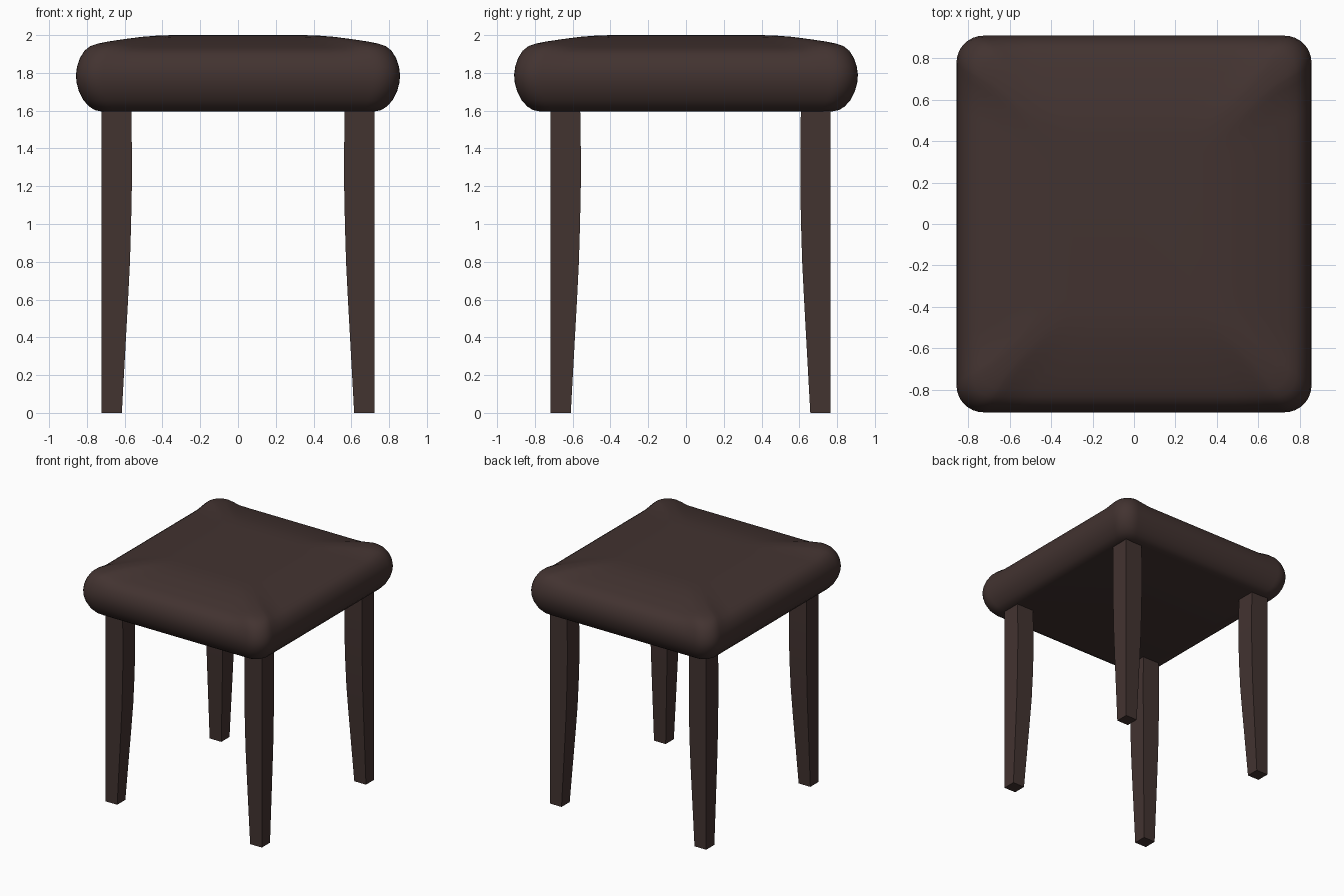
import bpy, bmesh, math

if "Cube" in bpy.data.objects:
    bpy.data.objects.remove(bpy.data.objects["Cube"])

mat = bpy.data.materials.new("dark_brown")
mat.diffuse_color = (0.055, 0.033, 0.030, 1)
mat.use_nodes = True
mat.node_tree.nodes["Principled BSDF"].inputs["Base Color"].default_value = mat.diffuse_color


def loft(name, rings):
    """Skin a stack of equal-length closed rings and cap both ends."""
    bm = bmesh.new()
    vs = [[bm.verts.new(p) for p in r] for r in rings]
    n = len(rings[0])
    for a, b in zip(vs, vs[1:]):
        for i in range(n):
            j = (i + 1) % n
            bm.faces.new((a[i], a[j], b[j], b[i]))
    bm.faces.new(vs[0][::-1])
    bm.faces.new(vs[-1])
    bmesh.ops.recalc_face_normals(bm, faces=bm.faces)
    me = bpy.data.meshes.new(name)
    bm.to_mesh(me)
    bm.free()
    ob = bpy.data.objects.new(name, me)
    bpy.context.collection.objects.link(ob)
    me.materials.append(mat)
    bpy.ops.object.select_all(action='DESELECT')
    ob.select_set(True)
    bpy.context.view_layer.objects.active = ob
    bpy.ops.object.shade_smooth_by_angle(angle=math.radians(35))
    return ob


HX, HY = 0.858, 0.91


def cushion_ring(inset, z, sag):
    """Rounded rectangle; sag lowers the middle of each side, leaving corners proud."""
    hx, hy = HX - inset, HY - inset
    r = max(0.13 - 0.4 * inset, 0.05)
    corners = [(hx - r, hy - r), (r - hx, hy - r), (r - hx, r - hy), (hx - r, r - hy)]
    pts = []
    for k, (cx, cy) in enumerate(corners):
        for i in range(9):
            a = math.radians(90 * k + 90 * i / 8)
            pts.append((cx + r * math.cos(a), cy + r * math.sin(a), z))
        x0, y0, _ = pts[-1]
        a = math.radians(90 * (k + 1))
        nx, ny = corners[(k + 1) % 4]
        x1, y1 = nx + r * math.cos(a), ny + r * math.sin(a)
        length = math.hypot(x1 - x0, y1 - y0)
        for i in range(1, 16):
            t = (1 - math.cos(math.pi * i / 16)) / 2
            s = min(1, min(t, 1 - t) * length / 0.14)
            drop = sag * s * s * (3 - 2 * s)
            pts.append((x0 + (x1 - x0) * t, y0 + (y1 - y0) * t, z - drop))
    return pts


# Padded seat: inset, height, side sag
profile = [(0.14, 1.595, 0), (0.10, 1.603, 0), (0.07, 1.622, 0), (0.04, 1.655, 0),
           (0.015, 1.705, 0), (0.003, 1.75, 0), (0, 1.79, 0), (0.006, 1.835, 0.004),
           (0.022, 1.88, 0.010), (0.045, 1.917, 0.016), (0.075, 1.941, 0.02),
           (0.115, 1.955, 0.02), (0.17, 1.966, 0.016), (0.25, 1.978, 0.009),
           (0.35, 1.991, 0.003), (0.44, 1.998, 0), (0.52, 2.0, 0)]
loft("seat", [cushion_ring(*p) for p in profile])

# Tapered legs: outer faces vertical, inner faces curve in towards the foot
leg_profile = [(0, 0.108), (0.2, 0.119), (0.4, 0.13), (0.6, 0.141), (0.8, 0.151),
               (1.0, 0.157), (1.2, 0.161), (1.4, 0.161), (1.6, 0.158)]
for label, y, sy in (("front", -0.718, -1), ("back", 0.766, 1)):
    for side, sx in (("left", -1), ("right", 1)):
        x = 0.723 * sx
        loft(f"{label}_{side}_leg",
             [[(x, y, z), (x - sx * w, y, z), (x - sx * w, y - sy * w, z), (x, y - sy * w, z)]
              for z, w in leg_profile])
